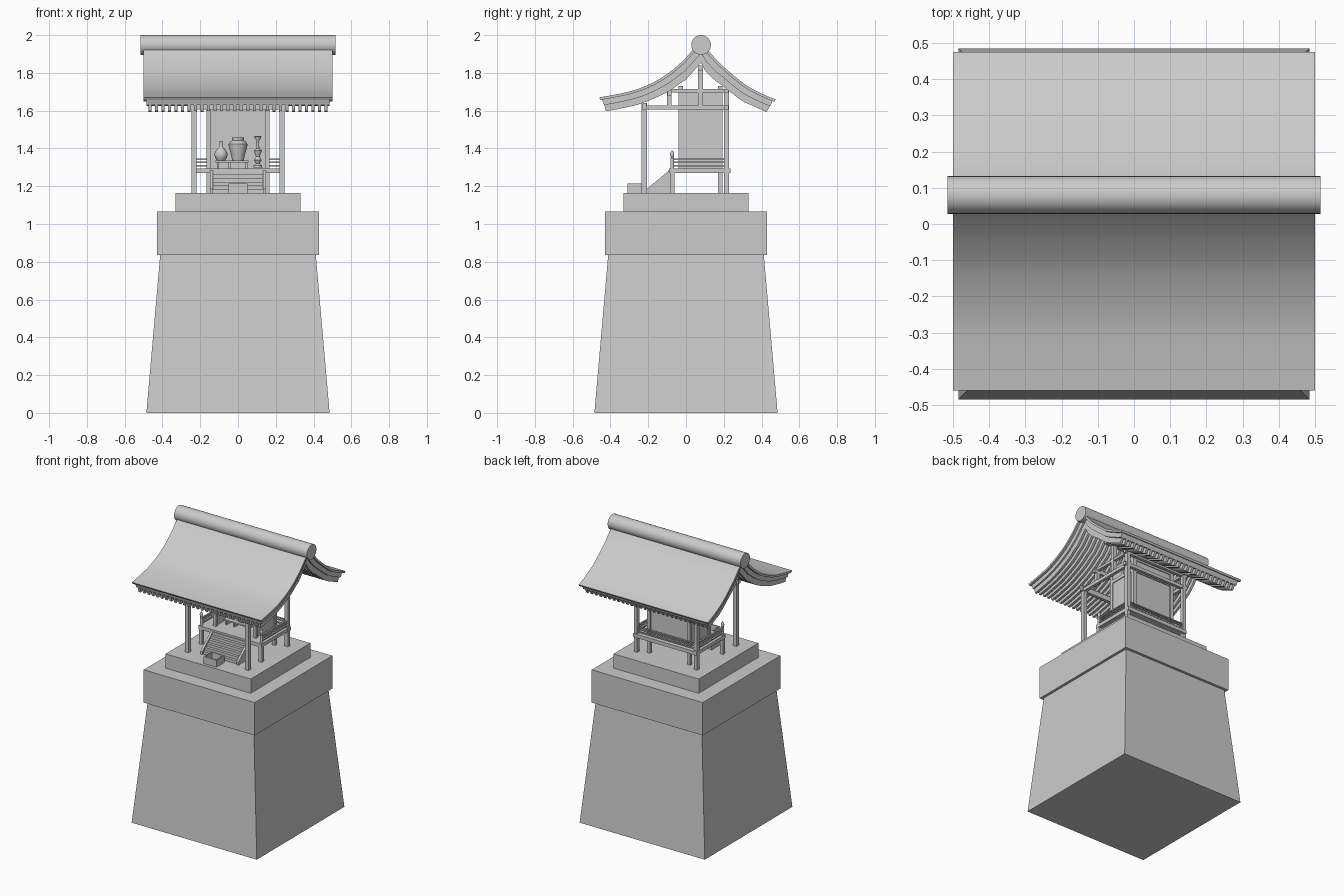
import bpy, bmesh, math

if "Cube" in bpy.data.objects:
    bpy.data.objects.remove(bpy.data.objects["Cube"])


def finish(name, bm, smooth=False):
    bmesh.ops.recalc_face_normals(bm, faces=bm.faces)
    me = bpy.data.meshes.new(name)
    bm.to_mesh(me)
    bm.free()
    ob = bpy.data.objects.new(name, me)
    bpy.context.collection.objects.link(ob)
    if smooth:
        bpy.ops.object.select_all(action='DESELECT')
        ob.select_set(True)
        bpy.context.view_layer.objects.active = ob
        bpy.ops.object.shade_smooth_by_angle(angle=math.radians(35))
    return ob


def boxes(name, *specs):
    """Each spec is (x0, x1, y0, y1, z0, z1)."""
    bm = bmesh.new()
    for x0, x1, y0, y1, z0, z1 in specs:
        m = bmesh.ops.create_cube(bm, size=1)['verts']
        for v in m:
            v.co = (x1 if v.co.x > 0 else x0, y1 if v.co.y > 0 else y0, z1 if v.co.z > 0 else z0)
    return finish(name, bm)


def both(x0, x1, *rest):
    """A box spec and its mirror image in x."""
    return [(x0, x1, *rest), (-x1, -x0, *rest)]


def prisms(name, profile, spans, smooth=False):
    """Extrude a (y, z) profile along each x span."""
    bm = bmesh.new()
    for x0, x1 in spans:
        a = [bm.verts.new((x0, y, z)) for y, z in profile]
        b = [bm.verts.new((x1, y, z)) for y, z in profile]
        bm.faces.new(a)
        bm.faces.new(b[::-1])
        for i in range(len(a)):
            j = (i + 1) % len(a)
            bm.faces.new((a[i], a[j], b[j], b[i]))
    return finish(name, bm, smooth)


def lathe(name, profile, loc, n=24):
    bm = bmesh.new()
    rings = [[bm.verts.new((loc[0] + r * math.cos(t * math.tau / n), loc[1] + r * math.sin(t * math.tau / n),
                            loc[2] + z)) for t in range(n)] for r, z in profile]
    for p, q in zip(rings, rings[1:]):
        for i in range(n):
            j = (i + 1) % n
            bm.faces.new((p[i], p[j], q[j], q[i]))
    bm.faces.new(rings[0])
    bm.faces.new(rings[-1])
    return finish(name, bm, True)


def hermite(pts, d):
    """Smooth height through (distance from ridge, z) points."""
    def slope(i):
        a, b = pts[max(i - 1, 0)], pts[min(i + 1, len(pts) - 1)]
        return (b[1] - a[1]) / (b[0] - a[0])
    i = 0
    while i < len(pts) - 2 and d > pts[i + 1][0]:
        i += 1
    h = pts[i + 1][0] - pts[i][0]
    t = (d - pts[i][0]) / h
    return ((2*t**3 - 3*t*t + 1) * pts[i][1] + (t**3 - 2*t*t + t) * h * slope(i)
            + (3*t*t - 2*t**3) * pts[i + 1][1] + (t**3 - t*t) * h * slope(i + 1))


# Stone pedestal: tapered block, cap and step
bm = bmesh.new()
for v in bmesh.ops.create_cube(bm, size=1)['verts']:
    s = 0.485 if v.co.z < 0 else 0.412
    v.co = (math.copysign(s, v.co.x), math.copysign(s, v.co.y), 0 if v.co.z < 0 else 0.835)
finish("pedestal_block", bm)
boxes("pedestal_cap", (-.43, .43, -.43, .43, .835, 1.065))
boxes("pedestal_step", (-.33, .33, -.33, .33, 1.065, 1.165))

# Roof: layered slabs over the same swept curve, the front slope longer
RY = 0.08
FRONT = [(0, 1.97), (.05, 1.915), (.1, 1.86), (.2, 1.78), (.326, 1.718), (.43, 1.69), (.54, 1.67)]
BACK = [(0, 1.97), (.05, 1.905), (.1, 1.85), (.2, 1.764), (.256, 1.724), (.35, 1.677), (.395, 1.66)]


def roof_line(depth, df, db, n=18):
    out = []
    for pts, dm, sgn in ((FRONT, df, -1), (BACK, db, 1)):
        side = []
        for i in range(n + 1):
            d = dm * i / n
            e = max(d, .001)
            k = (hermite(pts, e + .001) - hermite(pts, e - .001)) / .002
            side.append((RY + sgn * d, hermite(pts, d) - depth * math.sqrt(1 + k * k)))
        out += side[::-1] if sgn < 0 else side[1:]
    apex = n
    out[apex] = (RY, out[apex][1])
    return out


def roof_layer(name, t0, t1, d0, d1, spans):
    prisms(name, roof_line(t0, *d0) + roof_line(t1, *d1)[::-1], spans, True)


roof_layer("roof_top", 0, .014, (.54, .395), (.532, .388), [(-.5, .5)])
roof_layer("roof_underlayer", .014, .044, (.524, .378), (.514, .366), [(-.485, .485)])
N = 28
roof_layer("rafters", .044, .078, (.512, .364), (.504, .346),
           [(-.474 + i * .932 / (N - 1), -.458 + i * .932 / (N - 1)) for i in range(N)])

# Round ridge log
ring = [(RY + .052 * math.cos(a * math.tau / 32), 1.948 + .052 * math.sin(a * math.tau / 32)) for a in range(32)]
prisms("ridge_log", ring, [(-.515, .515)], True)

# Outer posts and gable framing
boxes("porch_posts", *both(.22, .246, -.235, -.207, 1.165, 1.64))
boxes("rear_posts", *both(.22, .246, .2, .227, 1.165, 1.715))
boxes("side_beams", *both(.222, .244, -.235, .227, 1.605, 1.628), *both(.222, .244, -.1, .227, 1.697, 1.715))
boxes("gable_struts", *both(.22, .246, .063, .09, 1.628, 1.83), *both(.22, .246, -.1, -.076, 1.628, 1.70))
boxes("cross_beams", (-.26, .26, -.232, -.21, 1.605, 1.64), (-.26, .26, .203, .224, 1.605, 1.628),
      (-.26, .26, .203, .224, 1.695, 1.715), (-.26, .26, -.098, -.078, 1.68, 1.71),
      (-.3, .3, .063, .09, 1.81, 1.84))

# Raised floor with short posts and sills
boxes("floor", (-.245, .245, -.09, .235, 1.27, 1.295))
boxes("floor_posts", *both(.22, .244, -.085, -.06, 1.165, 1.27), *both(.145, .167, .17, .192, 1.165, 1.27))

# Sanctuary room, open at the front
boxes("room_columns", *both(.143, .167, -.04, -.017, 1.295, 1.73), *both(.143, .167, .17, .194, 1.295, 1.73))
boxes("room_walls", *both(.15, .16, -.02, .175, 1.295, 1.7), (-.15, .15, .176, .186, 1.295, 1.7))
boxes("room_wall_rails", *both(.145, .166, -.02, .175, 1.605, 1.628), *both(.145, .166, -.02, .175, 1.69, 1.715),
      *both(.145, .166, .066, .088, 1.628, 1.69), (-.145, .145, .172, .192, 1.605, 1.628),
      (-.145, .145, .172, .192, 1.69, 1.715), (-.145, .145, -.038, -.018, 1.62, 1.65))

# Balustrade along the sides and back
rails = []
for z in (1.305, 1.323, 1.338):
    rails += both(.228, .238, -.07, .225, z, z + .008) + [(-.233, .233, .214, .223, z, z + .008)]
boxes("balustrade_rails", *rails)
for s, label in ((-1, "left"), (1, "right")):
    lathe("newel_" + label, [(.01, 0), (.01, .06), (.007, .064), (.011, .078), (.009, .088), (.001, .1)],
          (s * .233, -.073, 1.29), 12)

# Staircase with sloped side boards
steps = [(-.075, 1.165)]
for i in range(6):
    y, z = -.195 + i * .02, 1.165 + (i + 1) * .0195
    steps[1:1] = []
    steps += []
    steps.insert(1, (y, z - .0195)) if i == 0 else steps.append((y, z - .0195))
    steps.append((y, z))
steps.append((-.075, 1.282))
prisms("stairs", steps, [(-.132, .132)])
prisms("stair_sides", [(-.207, 1.165), (-.207, 1.186), (-.075, 1.295), (-.075, 1.165)],
       [(-.147, -.132), (.132, .147)])

# Open offering box in front of the stairs
boxes("offering_box", (-.05, .05, -.31, -.22, 1.165, 1.172), *both(.042, .05, -.31, -.22, 1.172, 1.214),
      (-.042, .042, -.31, -.302, 1.172, 1.214), (-.042, .042, -.228, -.22, 1.172, 1.214))

# Offering table and vessels inside the room
boxes("offering_table", (-.12, .055, .01, .12, 1.325, 1.335), *both(.04, .05, .02, .11, 1.295, 1.325),
      (-.112, -.102, .02, .11, 1.295, 1.325))
lathe("bottle", [(.02, 0), (.032, .018), (.035, .035), (.028, .052), (.012, .07), (.007, .085), (.009, .105)],
      (-.09, .06, 1.335))
lathe("jar", [(.03, 0), (.036, .03), (.048, .07), (.05, .088), (.042, .1), (.03, .107), (.032, .123)],
      (0, .06, 1.335))
lathe("candle_stand", [(.024, 0), (.022, .012), (.01, .022), (.02, .04), (.01, .06), (.017, .078), (.021, .09),
                       (.008, .102), (.006, .14), (.02, .165), (.012, .168)], (.105, .06, 1.298))
